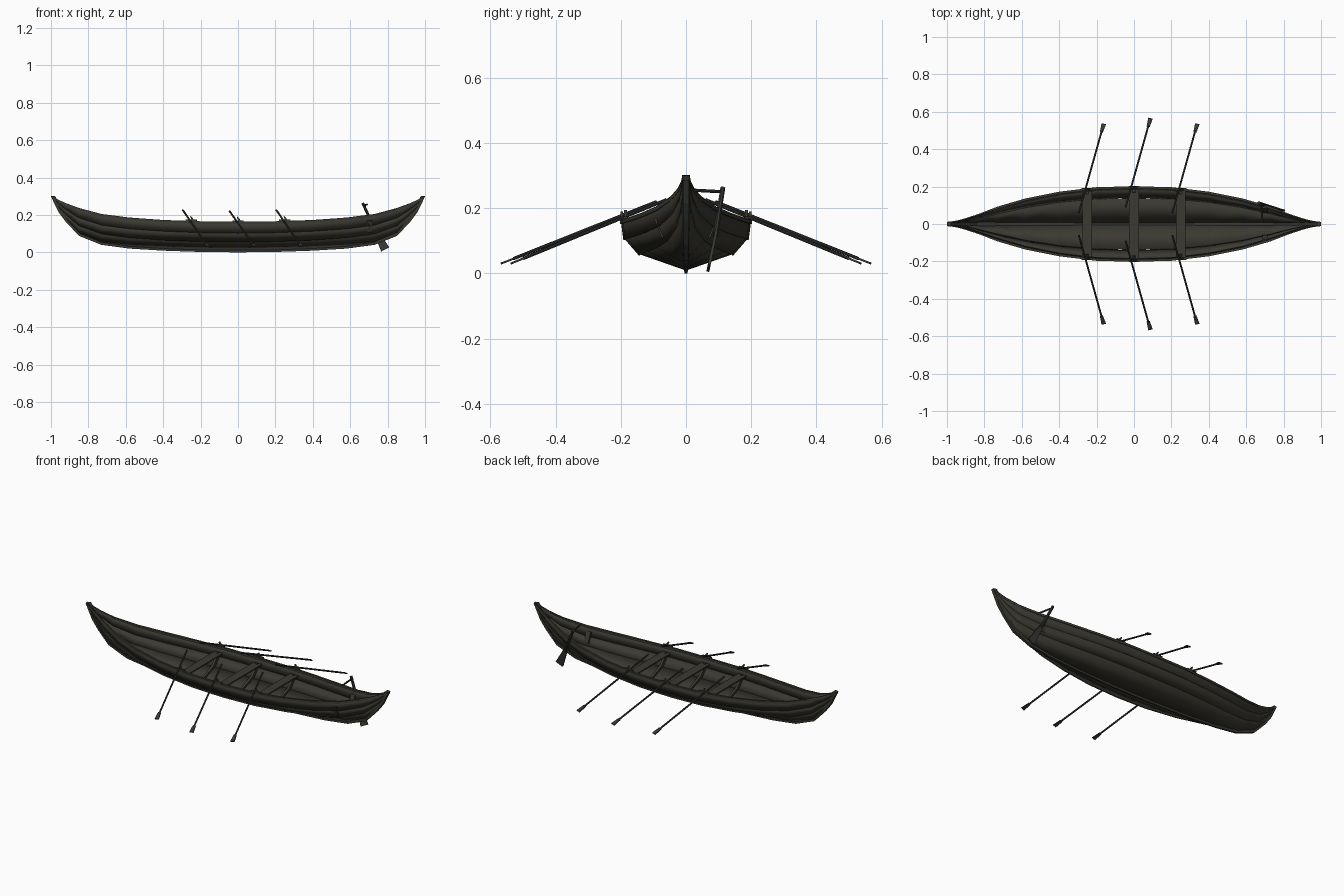
import bpy, bmesh, math
from mathutils import Vector as V

if "Cube" in bpy.data.objects:
    bpy.data.objects.remove(bpy.data.objects["Cube"])


def material(name, col):
    m = bpy.data.materials.new(name)
    m.diffuse_color = (*col, 1)
    m.use_nodes = True
    m.node_tree.nodes["Principled BSDF"].inputs["Base Color"].default_value = m.diffuse_color
    return m


WOOD = material("tarred_wood", (0.043, 0.041, 0.031))
OAR = material("oar_wood", (0.036, 0.036, 0.033))


def mesh(name, verts, faces, mat=WOOD, smooth=False):
    me = bpy.data.meshes.new(name)
    me.from_pydata([tuple(v) for v in verts], [], faces)
    ob = bpy.data.objects.new(name, me)
    bpy.context.collection.objects.link(ob)
    me.materials.append(mat)
    bm = bmesh.new()
    bm.from_mesh(me)
    bmesh.ops.recalc_face_normals(bm, faces=bm.faces)
    for f in bm.faces:
        f.smooth = smooth
    bm.to_mesh(me)
    bm.free()
    return ob


def sweep(name, rings, mat=WOOD, smooth=False):
    """Closed tube through a list of equal-sized rings, capped."""
    n = len(rings[0])
    faces = [(i * n + j, i * n + (j + 1) % n, (i + 1) * n + (j + 1) % n, (i + 1) * n + j)
             for i in range(len(rings) - 1) for j in range(n)]
    faces += [tuple(range(n)), tuple(range((len(rings) - 1) * n, len(rings) * n))]
    return mesh(name, [p for r in rings for p in r], faces, mat, smooth)


def bar(name, a, b, w, w2, t, hint, mat=WOOD):
    """Flat bar from a to b, width w tapering to w2 near direction hint."""
    a, b = V(a), V(b)
    d = (b - a).normalized()
    s = V(hint)
    s = (s - d * s.dot(d)).normalized()
    n = d.cross(s) * t / 2
    return sweep(name, [[p + s * k / 2 + n, p - s * k / 2 + n, p - s * k / 2 - n, p + s * k / 2 - n]
                        for p, k in ((a, w), (b, w2))], mat)


def rod(name, a, b, r, mat=OAR):
    a, b = V(a), V(b)
    q = (b - a).to_track_quat('Z', 'Y')
    ring = [q @ V((r * math.cos(k * math.pi / 4), r * math.sin(k * math.pi / 4), 0)) for k in range(8)]
    return sweep(name, [[p + o for o in ring] for p in (a, b)], mat)


def mirror(ob, axis=1):
    m = ob.modifiers.new("mirror", 'MIRROR')
    m.use_axis = [axis == 0, axis == 1, axis == 2]
    return ob


# station: x, half breadth, sheer height, keel height
HALF = [(0, .197, .163, 0), (.2, .192, .165, .002), (.4, .168, .172, .009), (.58, .132, .185, .02),
        (.73, .088, .204, .04), (.85, .044, .236, .088), (.92, .022, .262, .162),
        (.96, .013, .28, .215), (.995, .009, .298, .288)]
STATIONS = [(-x, b, s, k) for x, b, s, k in HALF[:0:-1]] + HALF


def section(st, f):
    """Point of the hull section at strake edge f (0 keel .. 3 sheer)."""
    x, b, zs, zk = st
    t = abs(x) ** 3
    ys = [0.03, .70 - .2 * t, .94 - .16 * t, 1]
    zf = [0, .31, .62, 1]
    zk = min(zk + .014, zs - .003)
    i = min(int(f), 2)
    g = f - i
    return V((x, max(.004, b * (ys[i] + (ys[i + 1] - ys[i]) * g)),
              zk + (zs - zk) * (zf[i] + (zf[i + 1] - zf[i]) * g)))


# overlapping strakes
for k in range(3):
    verts = []
    for st in STATIONS:
        lo, hi = section(st, k), section(st, k + 1)
        lap = .004 * (1 - abs(st[0])) if k else 0
        lo += V((0, lap, -lap))
        verts += [lo, hi]
    n = len(STATIONS)
    ob = mesh("strake_%d" % (k + 1), verts,
              [(2 * i, 2 * i + 2, 2 * i + 3, 2 * i + 1) for i in range(n - 1)], WOOD, True)
    sol = ob.modifiers.new("thickness", 'SOLIDIFY')
    sol.thickness = .006
    sol.offset = 0
    mirror(ob)

# gunwale rails
rings = []
for st in STATIONS:
    p = section(st, 3)
    w = .008 if abs(st[0]) < .8 else .004
    rings.append([p + V((0, w * .6, .001)), p + V((0, -w, .001)),
                  p + V((0, -w, -.012)), p + V((0, w * .6, -.012))])
mirror(sweep("gunwale", rings))

# keel and both stems in one piece
path = [(-1, .3)] + [(s[0], s[3]) for s in STATIONS] + [(1, .3)]
rings = []
for i, (x, z) in enumerate(path):
    a, b = path[max(i - 1, 0)], path[min(i + 1, len(path) - 1)]
    d = V((b[0] - a[0], 0, b[1] - a[1])).normalized()
    nrm = V((-d.z, 0, d.x)) * .022
    o = V((x, 0, z))
    inn = o + nrm
    inn.z = min(inn.z, .302)
    w = .006 + .006 * abs(x) ** 2
    y = V((0, w, 0))
    rings.append([o + y * .8, inn + y, inn - y, o - y * .8])
sweep("keel_and_stems", rings)


def station_at(x):
    for a, b in zip(STATIONS, STATIONS[1:]):
        if a[0] <= x <= b[0]:
            t = (x - a[0]) / (b[0] - a[0])
            return tuple(p + (q - p) * t for p, q in zip(a, b))


# seats with the frame below each, oars and their rests
for i, (x, dy) in enumerate(((-.25, 0), (0, -.03), (.25, 0))):
    st = station_at(x)
    y = section(st, 2.4).y - .003
    z = section(st, 2.4).z
    bar("seat_%d" % i, (x, -y, z), (x, y, z), .052, .052, .008, (1, 0, 0))
    pts = [section(st, f) for f in (2.4, 2, 1, 0)]
    pts = pts + [V((p.x, -p.y, p.z)) for p in pts[::-1]]
    e = V((.007, 0, 0))
    rings = []
    for p in pts:
        c = V((x, p.y * .9, p.z + .014))
        rings.append([p - e, p + e, c + e, c - e])
    sweep("frame_%d" % i, rings)
    a = V((x - .045, -.06 + dy, .226 - .006 * (dy < 0)))
    b = V((x + .088, -.535 + dy, .031))
    d = (b - a).normalized()
    mirror(rod("oar_shaft_%d" % i, a, b - d * .04, .005, OAR))
    mirror(bar("oar_blade_%d" % i, b - d * .05, b, .016, .024, .006, (1, 0, 0), OAR))
    g = section(st, 3)
    mirror(bar("oar_rest_%d" % i, g + V((-.03, 0, .004)), g + V((.03, 0, .004)), .012, .012, .008, (0, 1, 0)))
    mirror(bar("oar_pin_%d" % i, g + V((.012, 0, 0)), g + V((-.004, 0, .026)), .014, .006, .009, (1, 0, 0)))

# steering oar on the far side, with its tiller
top, mid, low = V((.667, .113, .263)), V((.735, .09, .115)), V((.787, .069, .016))
rod("rudder_shaft", top, mid, .008, OAR)
bar("rudder_blade", mid - (low - mid) * .1, low, .022, .048, .009, (1, 0, 0), OAR)
rod("tiller", (.674, .118, .25), (.69, .005, .256), .005, OAR)

# rudder mounting pads on the hull sides
mirror(bar("rudder_pad", (.702, .066, .112), (.702, .090, .172), .028, .028, .018, (1, 0, 0)))
